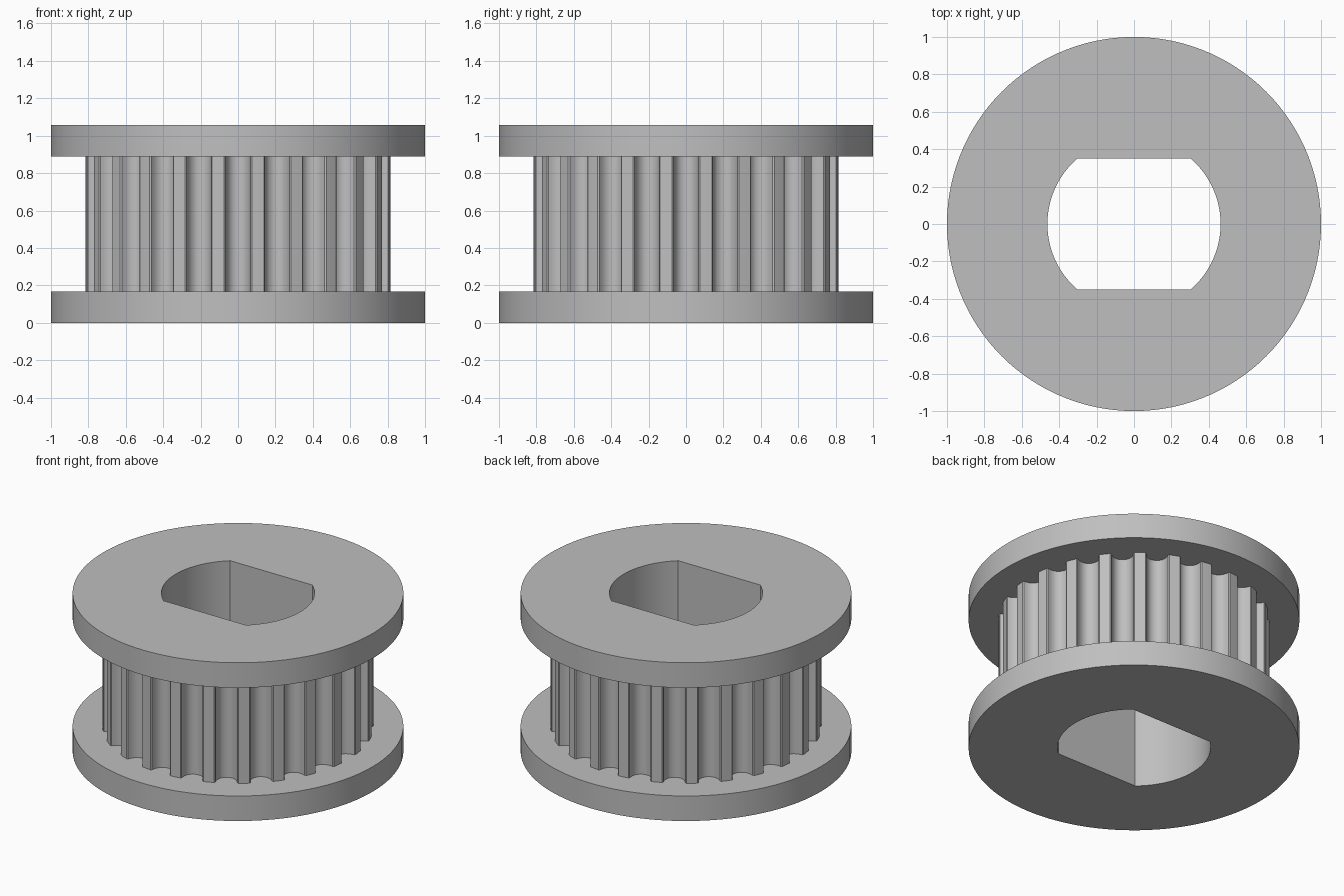
import bpy
import bmesh
from math import sin, cos, asin, pi, radians, sqrt

if "Cube" in bpy.data.objects:
    bpy.data.objects.remove(bpy.data.objects["Cube"], do_unlink=True)

FLANGE_R, HUB_R = 1.0, 0.82
BORE_R, BORE_FLAT = 0.463, 0.35
FLANGE_H, HUB_H = 0.167, 0.722
TEETH = 24

metal = bpy.data.materials.new("grey_metal")
metal.use_nodes = True
grey = (0.52, 0.52, 0.52, 1)
metal.diffuse_color = grey
metal.node_tree.nodes["Principled BSDF"].inputs["Base Color"].default_value = grey


def arc(radius, start, end, steps):
    return [(radius * cos(start + (end - start) * i / steps),
             radius * sin(start + (end - start) * i / steps)) for i in range(steps + 1)]


def bore_outline():
    # round shaft hole with two parallel flats
    a = asin(BORE_FLAT / BORE_R)
    return arc(BORE_R, -a, a, 24) + arc(BORE_R, pi - a, pi + a, 24)


def toothed_outline():
    # half of one belt groove as (half width, depth), mirrored and repeated
    half = [(0.074, 0), (0.067, 0.006), (0.064, 0.024), (0.060, 0.040),
            (0.051, 0.057), (0.040, 0.070), (0.028, 0.078), (0.014, 0.083)]
    groove = [(-w, d) for w, d in half] + [(0, 0.085)] + half[::-1]
    points = []
    for k in range(TEETH):
        a = 2 * pi * k / TEETH
        for t, d in groove:
            r = sqrt(HUB_R ** 2 - t * t) - d
            points.append((r * cos(a) - t * sin(a), r * sin(a) + t * cos(a)))
        # middle of the land
        b = a + pi / TEETH
        points.append((HUB_R * cos(b), HUB_R * sin(b)))
    return points


def bored_disc(name, outline, bottom, height):
    bm = bmesh.new()
    edges = []
    for loop in (outline, bore_outline()):
        verts = [bm.verts.new((x, y, bottom)) for x, y in loop]
        edges += [bm.edges.new((v, verts[i - 1])) for i, v in enumerate(verts)]
    bmesh.ops.triangle_fill(bm, use_beauty=True, use_dissolve=False, edges=edges)
    result = bmesh.ops.extrude_face_region(bm, geom=bm.faces[:])
    top = [g for g in result["geom"] if isinstance(g, bmesh.types.BMVert)]
    bmesh.ops.translate(bm, verts=top, vec=(0, 0, height))
    bmesh.ops.recalc_face_normals(bm, faces=bm.faces[:])
    mesh = bpy.data.meshes.new(name)
    bm.to_mesh(mesh)
    bm.free()
    mesh.materials.append(metal)
    obj = bpy.data.objects.new(name, mesh)
    bpy.context.collection.objects.link(obj)
    bpy.ops.object.select_all(action='DESELECT')
    obj.select_set(True)
    bpy.context.view_layer.objects.active = obj
    bpy.ops.object.shade_smooth_by_angle(angle=radians(30))


# flanges and toothed hub stacked on one bore
rim = arc(FLANGE_R, 0, 2 * pi, 120)[:-1]
bored_disc("lower_flange", rim, 0, FLANGE_H)
bored_disc("toothed_hub", toothed_outline(), FLANGE_H, HUB_H)
bored_disc("upper_flange", rim, FLANGE_H + HUB_H, FLANGE_H)
